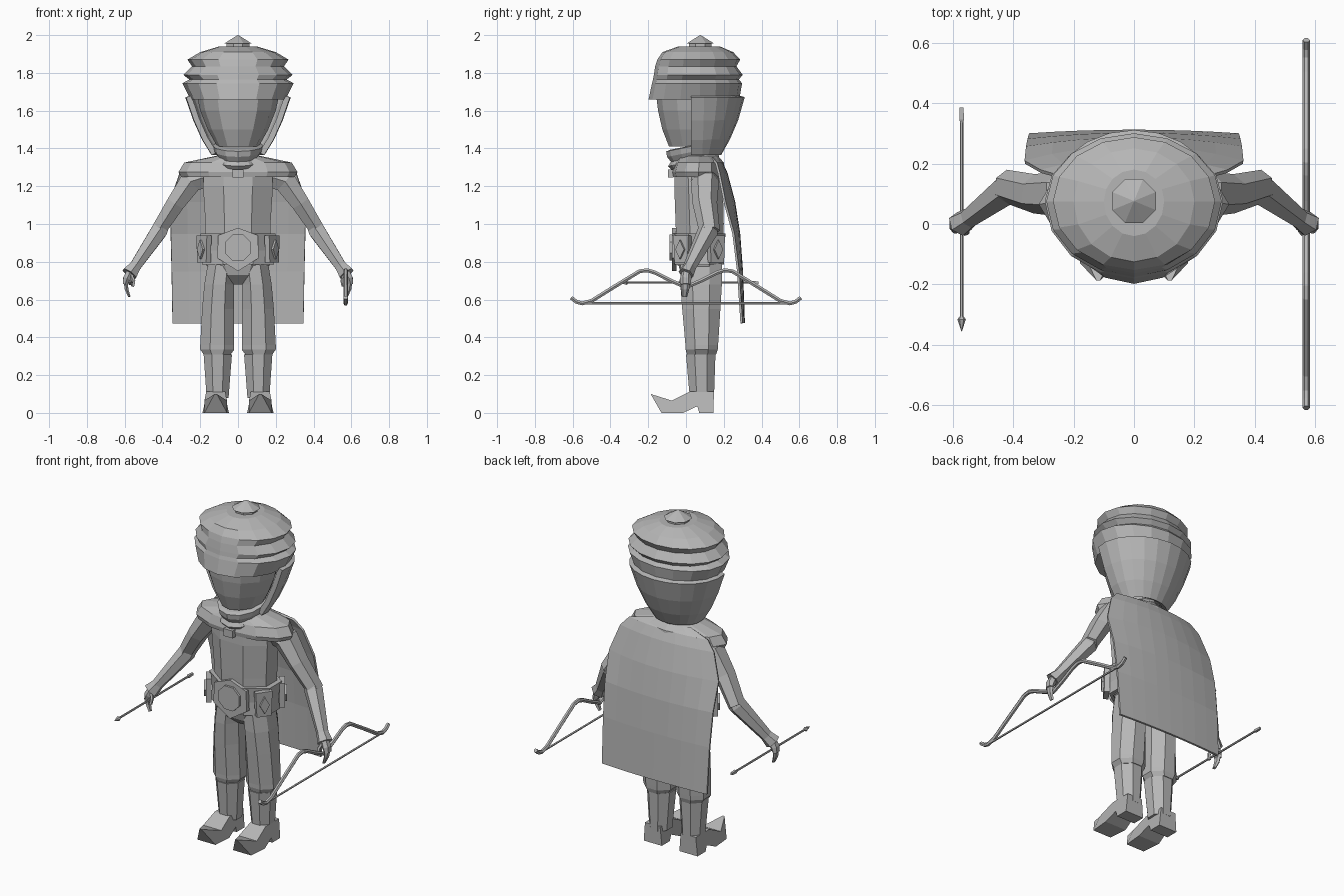
import bpy, bmesh, math
from mathutils import Vector

if "Cube" in bpy.data.objects:
    bpy.data.objects.remove(bpy.data.objects["Cube"])

grey = bpy.data.materials.new("plain_grey")
grey.diffuse_color = (0.47, 0.47, 0.47, 1)
grey.use_nodes = True
grey.node_tree.nodes["Principled BSDF"].inputs["Base Color"].default_value = grey.diffuse_color


def make(name, verts, faces, thick=0):
    me = bpy.data.meshes.new(name)
    me.from_pydata([tuple(v) for v in verts], [], faces)
    bm = bmesh.new()
    bm.from_mesh(me)
    bmesh.ops.recalc_face_normals(bm, faces=bm.faces)
    bm.to_mesh(me)
    bm.free()
    me.materials.append(grey)
    ob = bpy.data.objects.new(name, me)
    bpy.context.collection.objects.link(ob)
    if thick:
        mod = ob.modifiers.new("thickness", 'SOLIDIFY')
        mod.thickness = thick
        mod.offset = -1
    return ob


def loft(name, rings, closed=True, cap=True, thick=0):
    n = len(rings[0])
    verts = [p for r in rings for p in r]
    faces = []
    for i in range(len(rings) - 1):
        for j in range(n if closed else n - 1):
            k = (j + 1) % n
            faces.append((i * n + j, i * n + k, (i + 1) * n + k, (i + 1) * n + j))
    if closed and cap:
        faces.append(tuple(range(n)))
        faces.append(tuple(range((len(rings) - 1) * n, len(rings) * n)))
    return make(name, verts, faces, thick)


def ring(z, x0, x1, yf, yb, n=8, cy=None, tilt=0.0, arc=None):
    """Horizontal oval; yf and yb are its front and back limits."""
    cx, rx = (x0 + x1) / 2, abs(x1 - x0) / 2
    cy = (yf + yb) / 2 if cy is None else cy
    out = []
    for i in range(n):
        if arc:
            a, s = math.radians(arc[0] + (arc[1] - arc[0]) * i / (n - 1)), 1
        elif n == 8:                      # flat sides face front and side
            a, s = math.tau * (i + .5) / n, 1 / math.cos(math.pi / n)
        else:
            a, s = math.tau * i / n, 1
        dy = math.sin(a) * s * (yb - cy if math.sin(a) > 0 else cy - yf)
        out.append(Vector((cx + math.cos(a) * s * rx, cy + dy, z + tilt * dy)))
    return out


def tube(name, pts, radii, n=6, ref=(0, 1, 0)):
    """Closed tube along points; each radius pair is (across, along ref)."""
    pts, ref, rings = [Vector(p) for p in pts], Vector(ref), []
    for i, p in enumerate(pts):
        d = (pts[min(i + 1, len(pts) - 1)] - pts[max(i - 1, 0)]).normalized()
        u = d.cross(ref).normalized()
        v = u.cross(d)
        a, b = radii[i] if isinstance(radii, list) else (radii, radii)
        rings.append([p + u * a * math.cos(math.tau * (k + .5) / n)
                      + v * b * math.sin(math.tau * (k + .5) / n) for k in range(n)])
    return loft(name, rings)


def plate(name, outline, origin, angle, depth):
    """Upright plate: outline in (across, z), facing -y turned by angle."""
    c, s = math.cos(angle), math.sin(angle)
    o = Vector(origin)
    rings = [[o + Vector((x * c + d * s, x * s - d * c, z)) for x, z in outline]
             for d in (0, depth)]
    return loft(name, rings)


def circle(r, n):
    return [(r * math.cos(math.tau * (i + .5) / n), r * math.sin(math.tau * (i + .5) / n))
            for i in range(n)]


# turban with ridges and a pointed brow: z, half width, front, back
turban = [(1.66, .252, -.198, .282), (1.745, .295, -.18, .297), (1.765, .258, -.175, .28),
          (1.79, .29, -.17, .30), (1.835, .243, -.163, .267), (1.87, .268, -.152, .287),
          (1.91, .2, -.125, .25), (1.94, .1, -.04, .18)]
loft("turban", [ring(z, -w, w, f, b, 16, .075) for z, w, f, b in turban])
loft("turban_knob", [ring(z, -r, r, .076 - r, .076 + r, 8) for z, r in
                     ((1.935, .06), (1.955, .06), (1.956, .072), (2.0, .002))])

# hood around the back and sides of the head
hood = [(1.68, .252, .282), (1.56, .21, .248), (1.46, .165, .205), (1.38, .115, .16)]
loft("hood", [ring(z, -w, w, -.15, b, 13, .075, 0, (-12, 192)) for z, w, b in hood],
     closed=False, thick=.03)

# face, chin wrap and neck wrap
face = [(1.70, .222, -.16), (1.6, .2, -.148), (1.5, .16, -.125), (1.41, .11, -.09)]
loft("face", [ring(z, -w, w, f, .17, 12, .06) for z, w, f in face])
wrap = [(1.30, .10, -.065, .16), (1.335, .122, -.095, .175), (1.355, .108, -.08, .165),
        (1.385, .128, -.10, .175), (1.415, .135, -.105, .185), (1.42, .11, -.085, .165)]
loft("neck_wrap", [ring(z, -w, w, f, b, 12, .05, .2) for z, w, f, b in wrap])

# torso and hips
torso = [(.78, .17, -.045, .19), (1.0, .172, -.055, .2), (1.2, .185, -.062, .195),
         (1.29, .18, -.06, .18), (1.34, .11, -.04, .16)]
loft("torso", [ring(z, -w, w, f, b) for z, w, f, b in torso])
loft("hips", [ring(.8, -.175, .175, -.045, .195), ring(.73, -.14, .14, -.025, .18),
              ring(.68, -.06, .06, .03, .14)])

# belt, buckle and side plates
loft("belt", [ring(.785, -.19, .19, -.06, .2), ring(.86, -.182, .182, -.062, .2),
              ring(.95, -.2, .2, -.068, .21)])
plate("buckle_plate", [(-.11, -.05), (0, -.12), (.11, -.05), (.105, .07), (0, .11), (-.105, .07)],
      (0, -.05, .87), 0, .025)
plate("buckle_disc", circle(.075, 8), (0, -.07, .875), 0, .018)
for s in (1, -1):
    for y, a in ((-.01, 55), (.15, 125)):
        at = (s * .168, y, .865)
        turn = s * math.radians(a)
        plate("belt_side_plate", [(-.042, -.07), (.042, -.07), (.048, .075), (-.048, .075)],
              at, turn, .03)
        plate("belt_diamond", [(0, -.05), (.028, 0), (0, .05), (-.028, 0)], at, turn, .042)

# shoulder yoke and clasp
loft("shoulder_yoke", [ring(1.25, -.30, .30, -.07, .2, 12), ring(1.275, -.315, .315, -.075, .205, 12),
                       ring(1.325, -.285, .285, -.06, .2, 12), ring(1.36, -.12, .12, -.04, .17, 12)])
plate("clasp", [(-.03, -.022), (.03, -.022), (.03, .022), (-.03, .022)], (0, -.065, 1.267), 0, .03)

# cape: centre y, z, half width, how far the edges curve forward
rows = [(.16, 1.355, .13, .02), (.195, 1.325, .26, .03), (.22, 1.27, .31, .04),
        (.26, 1.12, .362, .05), (.287, .95, .357, .03), (.302, .75, .352, .02),
        (.312, .475, .347, .012)]
loft("cape", [[(w * t / 4, y - e * (t / 4) ** 2, z) for t in range(-4, 5)]
              for y, z, w, e in rows], closed=False, thick=.012)

# paired limbs
for s in (1, -1):
    def m(*p):
        return (s * p[0], p[1], p[2])

    tube("upper_arm", [m(.17, .1, 1.25), m(.25, .1, 1.225), m(.33, .1, 1.11), m(.425, .125, .96)],
         [(.065, .07), (.07, .075), (.055, .065), (.045, .055)])
    tube("forearm", [m(.385, .125, 1.03), m(.42, .115, .96), m(.545, .02, .775), m(.575, 0, .735)],
         [(.04, .045), (.05, .055), (.034, .035), (.046, .042)])
    tube("hand", [m(.565, .005, .76), m(.588, -.002, .71), m(.598, -.002, .68)],
         [(.022, .024), (.024, .03), (.014, .028)])
    tube("fingers", [m(.594, -.002, .695), m(.59, -.005, .655), m(.575, -.008, .615)],
         [(.013, .026), (.011, .022), (.007, .014)])
    tube("thumb", [m(.565, -.01, .73), m(.552, -.025, .7), m(.558, -.03, .67)], .01, 5)

    # trouser leg: z, inner x, outer x, front, back
    leg = [(.31, .038, .182, .005, .16), (.335, .02, .2, -.002, .168), (.36, .02, .2, -.003, .17),
           (.55, .022, .19, -.02, .182), (.68, .02, .178, -.03, .19), (.79, .01, .16, -.03, .19)]
    loft("trouser_leg", [ring(z, s * a, s * b, f, k) for z, a, b, f, k in leg])
    loft("boot_shaft", [ring(.08, s * .05, s * .166, .02, .148), ring(.31, s * .032, s * .182, .0, .156)])

    # boot foot with curled toe: y, z, half width
    prof = [(.145, 0, .06), (.07, 0, .06), (.06, .035, .062), (-.015, 0, .07), (-.13, 0, .06),
            (-.187, .1, .006), (-.075, .065, .06), (.02, .112, .05), (.148, .112, .05)]
    loft("boot_foot", [[m(.118 + d * w, y, z) for y, z, w in prof] for d in (-1, 1)])

# bow held in the left hand
half = [(0, .665), (.08, .7), (.165, .743), (.205, .755), (.245, .75), (.38, .668),
        (.5, .593), (.55, .58), (.58, .588), (.608, .61)]
path = [(.57, -y, z) for y, z in half[:0:-1]] + [(.57, y, z) for y, z in half]
tube("bow", path, .012, 6, (1, 0, 0))
tube("bow_string", [(.57, -.55, .58), (.57, .55, .58)], .006, 5, (1, 0, 0))

# arrow held in the right hand
tube("arrow_shaft", [(-.57, -.32, .69), (-.57, .385, .69)], .006, 6, (1, 0, 0))
tube("arrow_head", [(-.57, -.355, .69), (-.57, -.315, .69), (-.57, -.305, .69)],
     [(.001, .001), (.014, .014), (.006, .006)], 6, (1, 0, 0))
tube("arrow_nock", [(-.57, .335, .69), (-.57, .345, .69), (-.57, .385, .69)],
     [(.006, .006), (.011, .011), (.009, .009)], 4, (1, 0, 0))
